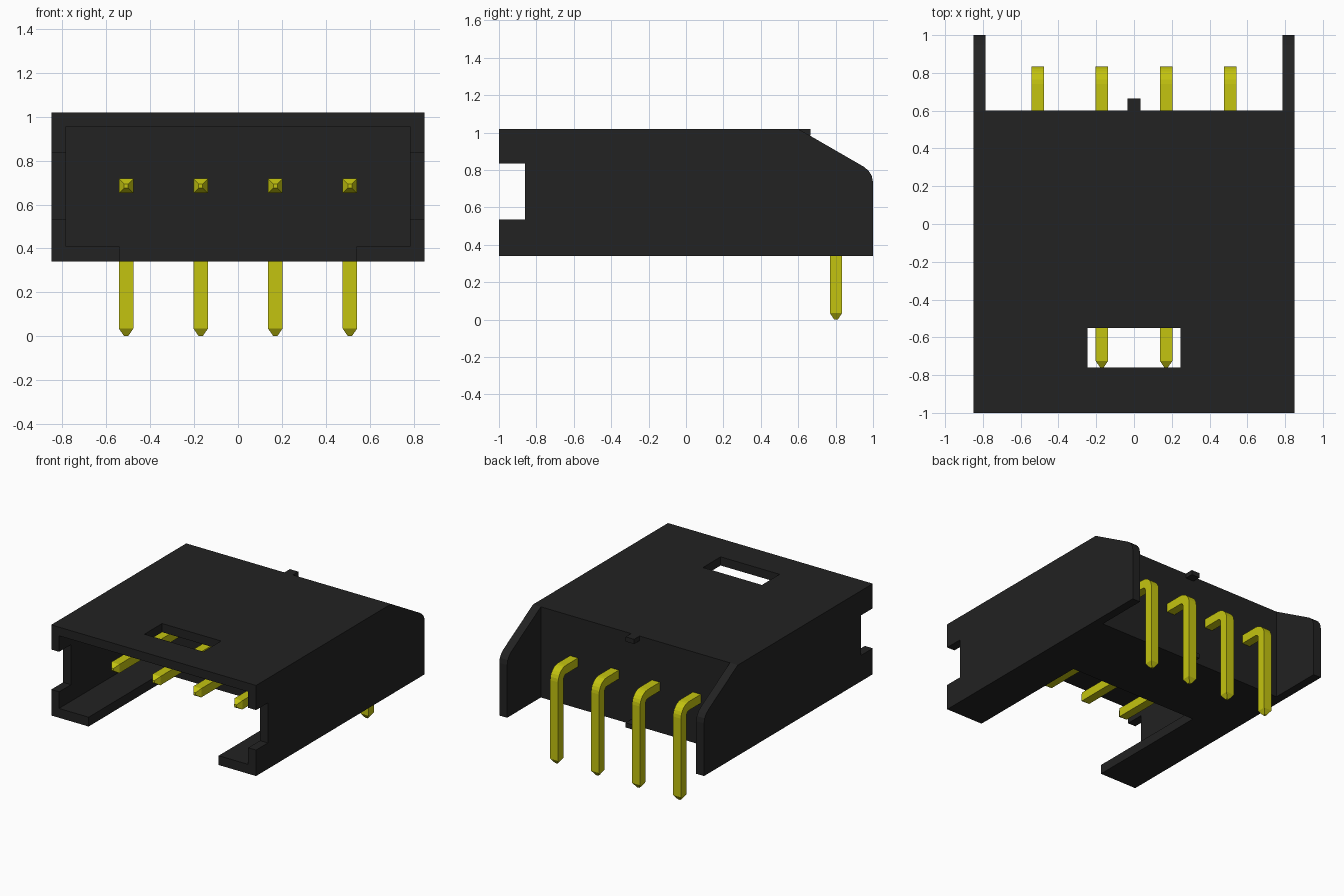
import bpy, bmesh, math
from mathutils import Vector

if "Cube" in bpy.data.objects:
    bpy.data.objects.remove(bpy.data.objects["Cube"], do_unlink=True)


def material(name, colour):
    m = bpy.data.materials.new(name)
    m.use_nodes = True
    m.diffuse_color = colour
    m.node_tree.nodes["Principled BSDF"].inputs["Base Color"].default_value = colour
    return m


black = material("black plastic", (0.016, 0.016, 0.016, 1))
yellow = material("yellow metal", (0.55, 0.55, 0.005, 1))


def finish(name, bm, mat):
    bmesh.ops.recalc_face_normals(bm, faces=bm.faces)
    mesh = bpy.data.meshes.new(name)
    bm.to_mesh(mesh)
    bm.free()
    mesh.materials.append(mat)
    ob = bpy.data.objects.new(name, mesh)
    bpy.context.collection.objects.link(ob)
    return ob


def box(name, xs, ys, zs):
    bm = bmesh.new()
    bmesh.ops.create_cube(bm, size=1)
    for v in bm.verts:
        v.co = [(r[0] + r[1]) / 2 + c * (r[1] - r[0]) for r, c in zip((xs, ys, zs), v.co)]
    return finish(name, bm, black)


# Housing: side profile with sloped rear cheeks, extruded across the width
HALF, INNER = 0.85, 0.785
BOTTOM, TOP = 0.34, 1.02
profile = [(-1, BOTTOM), (1, BOTTOM), (1, 0.735), (0.993, 0.77), (0.975, 0.797),
           (0.95, 0.818), (0.6, TOP), (-1, TOP)]
bm = bmesh.new()
side = bm.faces.new([bm.verts.new((-HALF, y, z)) for y, z in profile])
moved = bmesh.ops.extrude_face_region(bm, geom=[side])["geom"]
bmesh.ops.translate(bm, vec=(2 * HALF, 0, 0),
                    verts=[v for v in moved if isinstance(v, bmesh.types.BMVert)])
housing = finish("housing", bm, black)

# Openings cut from the housing
FACE = -0.01
cutters = [
    box("rear_gap", (-INNER, INNER), (0.6, 1.2), (0.1, 1.3)),
    box("front_cavity", (-INNER, INNER), (-1.2, FACE), (0.41, 0.955)),
    box("floor_slot", (-0.54, 0.54), (-1.2, FACE), (0.1, 0.6)),
    box("roof_window", (-0.245, 0.245), (-0.76, -0.55), (0.8, 1.3)),
    box("side_notches", (-1, 1), (-1.2, -0.86), (0.535, 0.835)),
]
bpy.context.view_layer.objects.active = housing
for cutter in cutters:
    mod = housing.modifiers.new(cutter.name, "BOOLEAN")
    mod.operation = "DIFFERENCE"
    mod.solver = "EXACT"
    mod.object = cutter
    bpy.ops.object.modifier_apply(modifier=mod.name)
    bpy.data.objects.remove(cutter, do_unlink=True)

# Small rear nubs at the top and bottom edges
box("upper_nub", (-0.035, 0.035), (0.595, 0.665), (0.985, TOP))
box("lower_nub", (-0.035, 0.035), (0.595, 0.665), (BOTTOM, 0.375))


# Bent square pins: square rings swept along an L path with tapered tips
def pin(name, x):
    half, tip, taper, radius = 0.033, 0.009, 0.035, 0.06
    py, pz = 0.802, 0.685
    rings = [(-0.76, pz, 0, tip), (-0.76 + taper, pz, 0, half)]
    for i in range(7):
        a = math.pi / 2 * i / 6
        rings.append((py - radius + radius * math.sin(a),
                      pz - radius + radius * math.cos(a), a, half))
    rings += [(py, taper, math.pi / 2, half), (py, 0, math.pi / 2, tip)]
    bm = bmesh.new()
    loops = []
    for y, z, a, s in rings:
        normal = Vector((0, math.sin(a), math.cos(a)))
        loops.append([bm.verts.new(Vector((x + sx * s, y, z)) + normal * (sz * s))
                      for sx, sz in ((-1, -1), (1, -1), (1, 1), (-1, 1))])
    for p, q in zip(loops, loops[1:]):
        for i in range(4):
            j = (i + 1) % 4
            bm.faces.new((p[i], p[j], q[j], q[i]))
    bm.faces.new(loops[0])
    bm.faces.new(loops[-1])
    finish(name, bm, yellow)


for n in range(4):
    pin(f"pin_{n + 1}", (n - 1.5) * 0.34)
